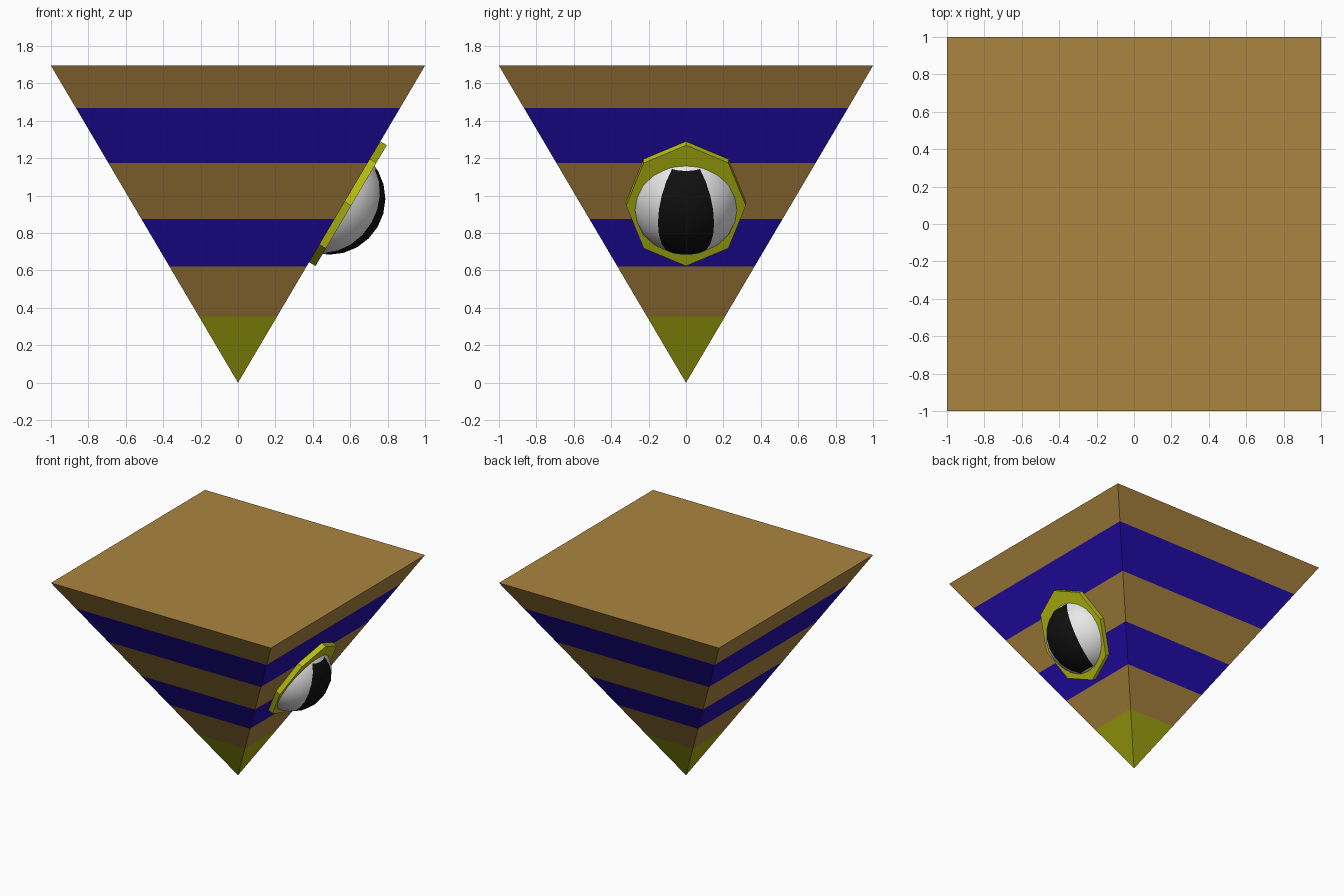
import bpy, bmesh, math
from mathutils import Matrix, Vector

if "Cube" in bpy.data.objects:
    bpy.data.objects.remove(bpy.data.objects["Cube"])

H = 1.695  # height of the inverted pyramid


def material(name, rgb):
    m = bpy.data.materials.new(name)
    m.diffuse_color = (*rgb, 1)
    m.use_nodes = True
    m.node_tree.nodes["Principled BSDF"].inputs["Base Color"].default_value = m.diffuse_color
    return m


brown = material("golden brown", (0.41, 0.235, 0.051))
blue = material("deep blue", (0.017, 0.004, 0.41))
olive = material("olive yellow", (0.36, 0.39, 0.005))
yellow = material("bright yellow", (0.50, 0.54, 0.006))
white = material("eye white", (0.80, 0.80, 0.80))
black = material("pupil black", (0.005, 0.005, 0.005))


def finish(name, bm, mats, matrix=Matrix()):
    bmesh.ops.recalc_face_normals(bm, faces=bm.faces)
    me = bpy.data.meshes.new(name)
    bm.to_mesh(me)
    bm.free()
    for m in mats:
        me.materials.append(m)
    ob = bpy.data.objects.new(name, me)
    ob.matrix_world = matrix
    bpy.context.collection.objects.link(ob)
    return ob


# Inverted square pyramid, sliced into coloured bands by height
bm = bmesh.new()
tip = bm.verts.new((0, 0, 0))
top = [bm.verts.new((x, y, H)) for x, y in ((-1, -1), (1, -1), (1, 1), (-1, 1))]
bm.faces.new(top)
for i in range(4):
    bm.faces.new((tip, top[i], top[(i + 1) % 4]))
cuts = (0.355, 0.62, 0.875, 1.175, 1.47)
for z in cuts:
    bmesh.ops.bisect_plane(bm, geom=bm.verts[:] + bm.edges[:] + bm.faces[:],
                           plane_co=(0, 0, z), plane_no=(0, 0, 1))
band_colours = (2, 0, 1, 0, 1, 0)
for f in bm.faces:
    f.material_index = band_colours[sum(f.calc_center_median().z > z for z in cuts)]
finish("striped_pyramid", bm, (brown, blue, olive))

# Local frame on the right-hand face: x sideways, y up the slope, z outward
slope = Vector((1, 0, H)).normalized()
out = Vector((H, 0, -1)).normalized()
frame = Matrix((Vector((0, 1, 0)), slope, out)).transposed().to_4x4()
frame.translation = (0.967 / H, 0, 0.967)

# Eight-sided eye plate
bm = bmesh.new()
bmesh.ops.create_cone(bm, cap_ends=True, segments=8, radius1=1, radius2=1, depth=1)
for v in bm.verts:
    a = round(math.atan2(v.co.y, v.co.x) / (math.pi / 4)) * math.pi / 4
    v.co = (0.32 * math.cos(a), 0.375 * math.sin(a), 0.04 if v.co.z > 0 else -0.005)
finish("eye_plate", bm, (yellow,), frame)

# Eyeball with poles along the slope; the pupil is a wedge of its faces
bm = bmesh.new()
bmesh.ops.create_uvsphere(bm, u_segments=24, v_segments=12, radius=0.3)
bmesh.ops.rotate(bm, verts=bm.verts, matrix=Matrix.Rotation(-math.pi / 2, 3, 'X'))
for f in bm.faces:
    c = f.calc_center_median()
    lon = abs(math.atan2(c.x, c.z))
    lat = abs(math.asin(c.y / c.length))
    f.material_index = int(lon < math.radians(30) and lat < math.radians(60))
    f.smooth = True
bmesh.ops.translate(bm, verts=bm.verts, vec=(0, -0.027, -0.08))
bmesh.ops.bisect_plane(bm, geom=bm.verts[:] + bm.edges[:] + bm.faces[:],
                       plane_co=(0, 0, 0.01), plane_no=(0, 0, 1), clear_inner=True)
finish("eyeball", bm, (white, black), frame)
